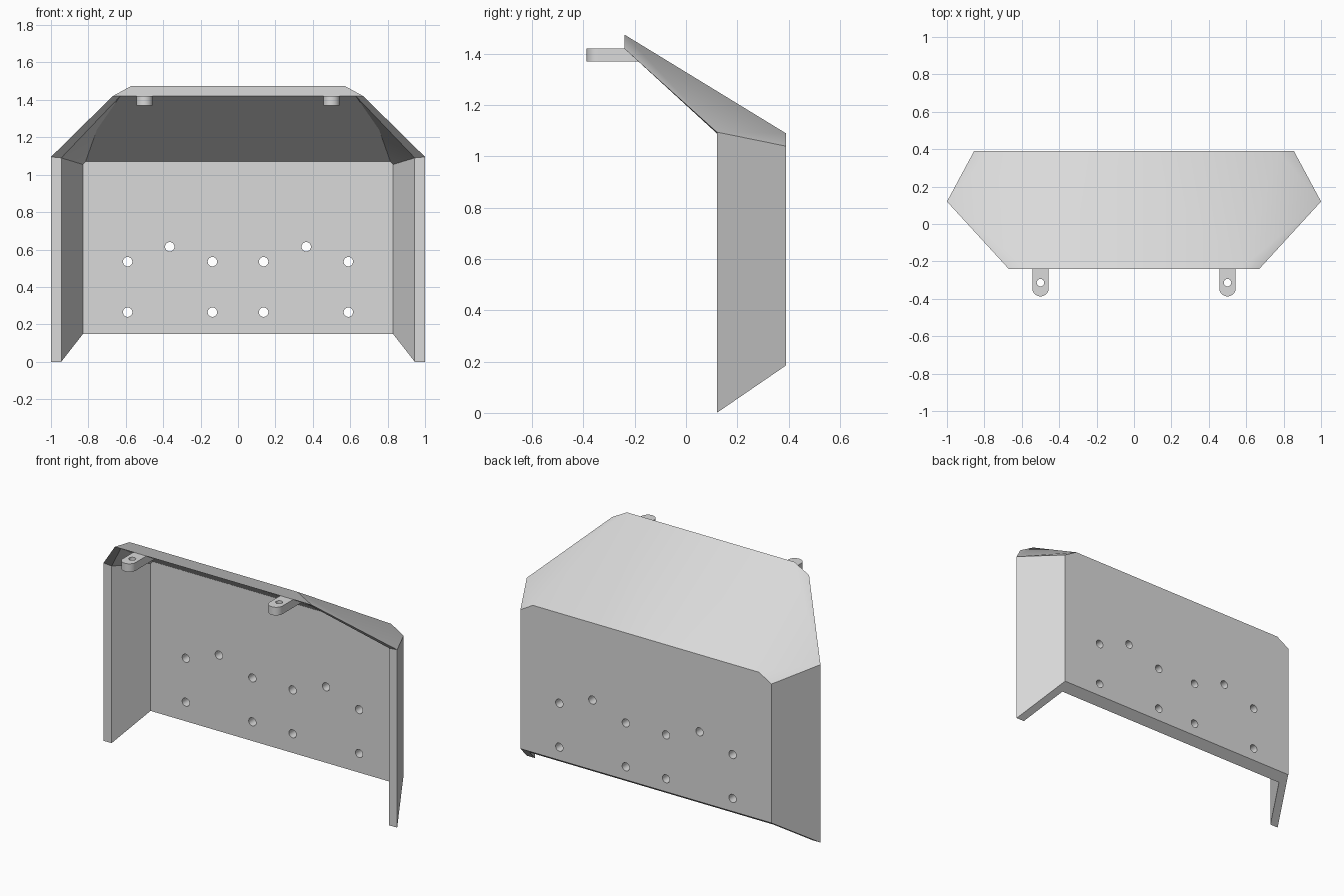
import bpy, bmesh, math

if "Cube" in bpy.data.objects:
    bpy.data.objects.remove(bpy.data.objects["Cube"], do_unlink=True)

grey = bpy.data.materials.new("light_grey")
grey.use_nodes = True
grey.diffuse_color = (0.7, 0.7, 0.7, 1)
grey.node_tree.nodes["Principled BSDF"].inputs["Base Color"].default_value = grey.diffuse_color


def make_object(name, bm):
    bmesh.ops.recalc_face_normals(bm, faces=bm.faces)
    mesh = bpy.data.meshes.new(name)
    bm.to_mesh(mesh)
    bm.free()
    mesh.materials.append(grey)
    obj = bpy.data.objects.new(name, mesh)
    bpy.context.collection.objects.link(obj)
    return obj


def add_cylinder(bm, centre, radius, depth, along_y=False):
    made = bmesh.ops.create_cone(bm, cap_ends=True, segments=32, radius1=radius,
                                 radius2=radius, depth=depth)["verts"]
    for v in made:
        if along_y:
            v.co.y, v.co.z = -v.co.z, v.co.y
        v.co.x += centre[0]
        v.co.y += centre[1]
        v.co.z += centre[2]


def cut(obj, cutter):
    cutter.hide_render = True
    mod = obj.modifiers.new("holes", "BOOLEAN")
    mod.operation = "DIFFERENCE"
    mod.solver = "EXACT"
    mod.object = cutter
    bpy.context.view_layer.objects.active = obj
    bpy.ops.object.modifier_apply(modifier=mod.name)
    bpy.data.objects.remove(cutter, do_unlink=True)


# Plan of the walls (left half): outer line, then inner line
BACK, INNER, FRONT, LIP = 0.39, 0.335, 0.12, -0.24
plan = {"back_mid": (0, BACK), "back": (0.855, BACK), "tip": (1, FRONT),
        "tip_in": (0.945, FRONT), "in": (0.83, INNER), "in_mid": (0, INNER)}
points = {"low_" + k: (x, y, 0.685 * (y - FRONT)) for k, (x, y) in plan.items()}

# Top of the walls and the sloping hood
for key, z in zip(plan, (1.09, 1.04, 1.095, 1.09, 1.055, 1.07)):
    points[key] = (*plan[key], z)
points.update({
    "back_fold": (0.77, BACK, 1.09), "in_fold": (0.815, INNER, 1.07),
    "under_fold": (0.755, 0.055, 1.24),
    "lip_mid": (0, LIP, 1.475), "lip_fold": (0.57, LIP, 1.475),
    "lip_tip": (0.67, LIP, 1.42), "lip_in": (0.63, LIP, 1.42),
    "lip_low": (0, LIP, 1.42)})

faces = [
    # walls
    "low_back_mid back_mid back_fold back low_back",
    "low_back back tip low_tip", "low_tip tip tip_in low_tip_in",
    "low_tip_in tip_in in low_in", "low_in in in_fold in_mid low_in_mid",
    "low_back_mid low_back low_in low_in_mid", "low_back low_tip low_tip_in low_in",
    # hood, outside
    "back_mid lip_mid lip_fold back_fold", "back_fold lip_fold tip",
    "lip_fold lip_tip tip", "back_fold tip back",
    # hood, edges and underside
    "lip_mid lip_low lip_in lip_tip lip_fold", "lip_tip lip_in tip_in tip",
    "lip_low in_mid in_fold under_fold lip_in", "lip_in under_fold tip_in",
    "under_fold in_fold in", "under_fold in tip_in"]

bm = bmesh.new()
verts = {k: bm.verts.new(p) for k, p in points.items()}
for face in faces:
    bm.faces.new([verts[k] for k in face.split()])
shell = make_object("hooded_shell", bm)
mirror = shell.modifiers.new("mirror", "MIRROR")
mirror.use_clip = True
bpy.context.view_layer.objects.active = shell
bpy.ops.object.modifier_apply(modifier=mirror.name)

# Orient the closed shell outward before drilling
bm = bmesh.new()
bm.from_mesh(shell.data)
bmesh.ops.recalc_face_normals(bm, faces=bm.faces)
bm.to_mesh(shell.data)
bm.free()

# Mounting holes through the back panel
bm = bmesh.new()
for side in (-1, 1):
    for x, z in ((0.59, 0.535), (0.59, 0.265), (0.137, 0.535), (0.137, 0.265), (0.365, 0.615)):
        add_cylinder(bm, (side * x, 0.36, z), 0.025, 0.2, along_y=True)
cut(shell, make_object("panel_hole_cutter", bm))


# Round-ended tabs under the hood lip
def make_tab(name, x):
    r, y, z0, z1 = 0.044, -0.343, 1.37, 1.42
    outline = [(x - r, -0.16), *[(x - r * math.cos(a), y - r * math.sin(a))
               for a in (math.pi * i / 16 for i in range(17))], (x + r, -0.16)]
    bm = bmesh.new()
    base = bm.faces.new([bm.verts.new((px, py, z0)) for px, py in outline])
    top = bmesh.ops.extrude_face_region(bm, geom=[base])["geom"]
    bmesh.ops.translate(bm, vec=(0, 0, z1 - z0),
                        verts=[g for g in top if isinstance(g, bmesh.types.BMVert)])
    tab = make_object(name, bm)
    bm = bmesh.new()
    add_cylinder(bm, (x, -0.314, 1.395), 0.02, 0.2)
    cut(tab, make_object("tab_hole_cutter", bm))
    return tab


parts = [shell, make_tab("left_tab", 0.5), make_tab("right_tab", -0.5)]

for obj in parts:
    bpy.ops.object.select_all(action="DESELECT")
    obj.select_set(True)
    bpy.context.view_layer.objects.active = obj
    bpy.ops.object.shade_smooth_by_angle(angle=math.radians(30))
